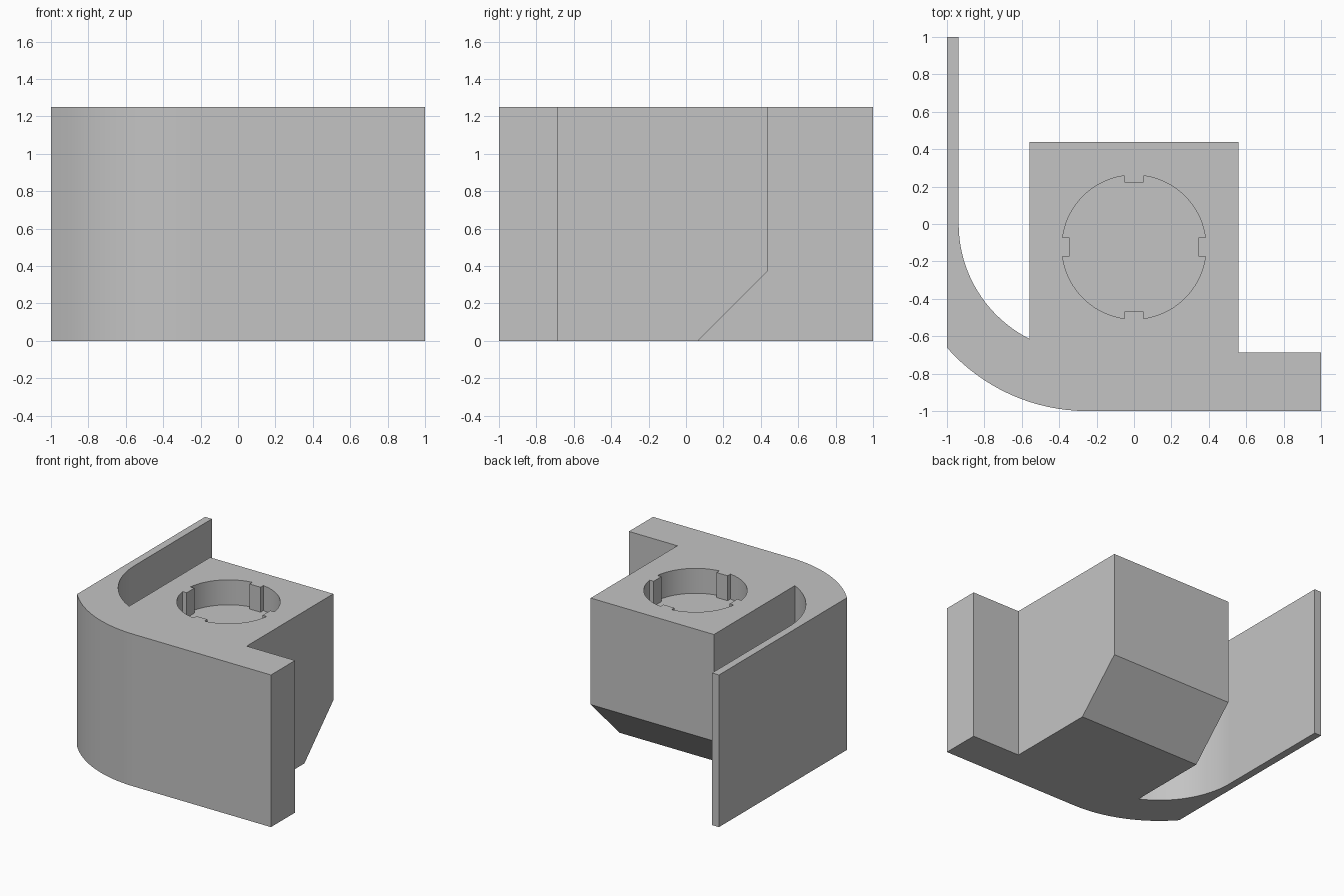
import bpy
import bmesh
from math import asin, cos, sin, radians, pi
from mathutils import Matrix

if "Cube" in bpy.data.objects:
    bpy.data.objects.remove(bpy.data.objects["Cube"], do_unlink=True)

HEIGHT = 1.25
HALF = 0.56          # half width of the block
BACK = 0.4375        # rear face of the block
OUTER, INNER = 1.0, 0.6875
ARC_X = -0.25        # shared centre of both wall arcs, at y = 0

grey = bpy.data.materials.new("plain grey")
grey.use_nodes = True
colour = (0.55, 0.55, 0.55, 1)
grey.diffuse_color = colour
grey.node_tree.nodes["Principled BSDF"].inputs["Base Color"].default_value = colour


def prism(name, points, low, high, matrix=None):
    """Extrude a flat outline along z, then optionally re-orient it."""
    bm = bmesh.new()
    face = bm.faces.new([bm.verts.new((x, y, low)) for x, y in points])
    top = bmesh.ops.extrude_face_region(bm, geom=[face])
    verts = [v for v in top["geom"] if isinstance(v, bmesh.types.BMVert)]
    bmesh.ops.translate(bm, verts=verts, vec=(0, 0, high - low))
    if matrix:
        bm.transform(matrix)
    bmesh.ops.recalc_face_normals(bm, faces=bm.faces)
    mesh = bpy.data.meshes.new(name)
    bm.to_mesh(mesh)
    bm.free()
    mesh.materials.append(grey)
    obj = bpy.data.objects.new(name, mesh)
    bpy.context.collection.objects.link(obj)
    return obj


def arc(radius, start, end, steps):
    """Points on a wall arc; angles run from straight forward to the right."""
    angles = [start + (end - start) * i / steps for i in range(steps + 1)]
    return [(ARC_X - radius * sin(a), -radius * cos(a)) for a in angles]


# Plan outline: curved wall, thin side wall, block and front wall
outline = arc(OUTER, 0, asin(0.75), 16)
outline += [(-1, 1), (ARC_X - INNER, 1)]
outline += arc(INNER, pi / 2, asin((HALF + ARC_X) / INNER), 20)
outline += [(-HALF, BACK), (HALF, BACK), (HALF, -INNER), (1, -INNER), (1, -1)]
bracket = prism("corner_bracket", outline, 0, HEIGHT)

# Sloped underside at the rear of the block
to_side = Matrix(((0, 0, 1, 0), (1, 0, 0, 0), (0, 1, 0, 0), (0, 0, 0, 1)))
slope = [(-0.0375, -0.1), (0.5375, 0.475), (0.5375, -0.1)]
slope_cutter = prism("slope_cutter", slope, -0.65, 0.65, to_side)

# Round socket with four locating keys
R, KEY, FLAT = 0.385, 0.05, 0.345
edge = asin(KEY / R)
quarter = [(FLAT, -KEY), (FLAT, KEY)]
quarter += [(R * cos(a), R * sin(a)) for a in
            [edge + (pi / 2 - 2 * edge) * i / 18 for i in range(19)]]
socket = []
for turn in range(4):
    spin = Matrix.Rotation(radians(90 * turn), 2)
    for p in quarter:
        x, y = p
        socket.append((spin[0][0] * x + spin[0][1] * y,
                       spin[1][0] * x + spin[1][1] * y - 0.1235))
socket_cutter = prism("socket_cutter", socket, HEIGHT - 0.205, HEIGHT + 0.1)

for cutter in (slope_cutter, socket_cutter):
    cut = bracket.modifiers.new(cutter.name, "BOOLEAN")
    cut.operation = "DIFFERENCE"
    cut.solver = "EXACT"
    cut.object = cutter

# Apply the cuts and remove the helpers
bpy.context.view_layer.objects.active = bracket
bracket.select_set(True)
for cutter in (slope_cutter, socket_cutter):
    bpy.ops.object.modifier_apply(modifier=cutter.name)
    bpy.data.objects.remove(cutter, do_unlink=True)
bpy.ops.object.shade_smooth_by_angle(angle=radians(25))
